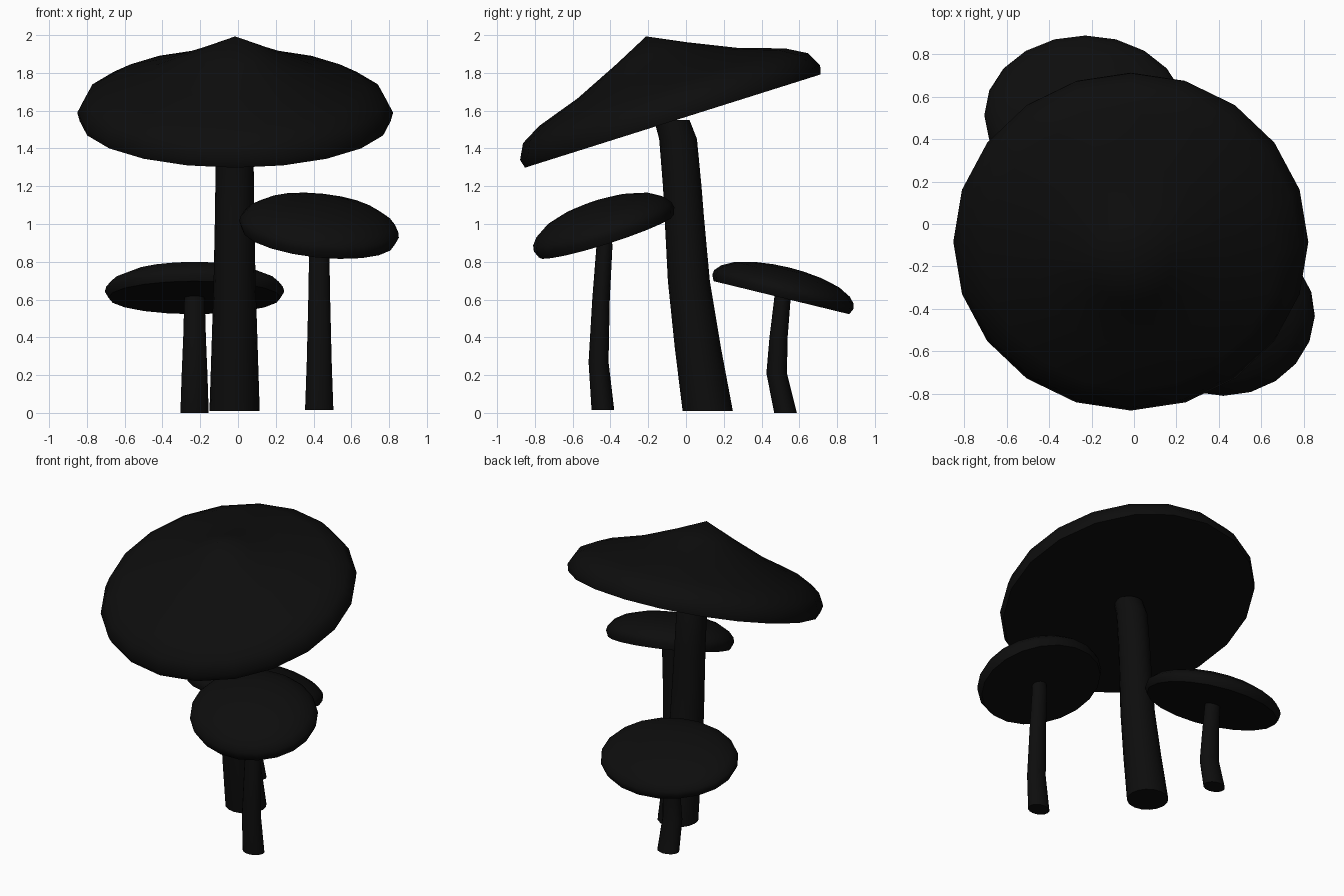
import bpy
import bmesh
from math import cos, sin, pi, radians
from mathutils import Matrix, Vector

if "Cube" in bpy.data.objects:
    bpy.data.objects.remove(bpy.data.objects["Cube"], do_unlink=True)

black = bpy.data.materials.new("soft_black")
black.use_nodes = True
colour = (0.004, 0.004, 0.004, 1)
black.diffuse_color = colour
black.node_tree.nodes["Principled BSDF"].inputs["Base Color"].default_value = colour


def loft(name, rings, sides, matrix=Matrix()):
    """Skin a stack of elliptical rings (centre, rx, ry); zero radius makes a point."""
    bm = bmesh.new()
    loops = []
    for centre, rx, ry in rings:
        c = Vector(centre)
        if rx == 0:
            loops.append([bm.verts.new(c)] * sides)
            continue
        angles = [2 * pi * i / sides for i in range(sides)]
        loops.append([bm.verts.new(c + Vector((rx * cos(a), ry * sin(a), 0))) for a in angles])
    for low, high in zip(loops, loops[1:]):
        for i in range(sides):
            j = (i + 1) % sides
            corners = [low[i], low[j], high[j], high[i]]
            bm.faces.new(list(dict.fromkeys(corners)))
    for end in (loops[0], loops[-1]):
        if len(set(end)) > 2:
            bm.faces.new(end)
    bmesh.ops.recalc_face_normals(bm, faces=bm.faces)
    mesh = bpy.data.meshes.new(name)
    bm.to_mesh(mesh)
    bm.free()
    mesh.materials.append(black)
    obj = bpy.data.objects.new(name, mesh)
    bpy.context.collection.objects.link(obj)
    obj.matrix_world = matrix
    bpy.ops.object.select_all(action='DESELECT')
    obj.select_set(True)
    bpy.context.view_layer.objects.active = obj
    bpy.ops.object.shade_smooth_by_angle(angle=radians(50))
    return obj


def cap(name, centre, tilt_x, tilt_y, rx, ry, height, profile, sides=20):
    """Tilted cap; profile lists (radius fraction, height fraction) from the underside up."""
    matrix = (Matrix.Translation(centre) @ Matrix.Rotation(radians(tilt_y), 4, 'Y')
              @ Matrix.Rotation(radians(tilt_x), 4, 'X'))
    rings = [((0, 0, h * height), r * rx, r * ry) for r, h in profile]
    loft(name, rings, sides, matrix)


def stem(name, x, path, squash=1.0):
    """Curved stem; path lists (y, z, radius) from the foot up."""
    loft(name, [((x, y, z), r, r * squash) for y, z, r in path], 16)


pointed = [(0.985, 0), (1, 0.1), (0.95, 0.27), (0.82, 0.4), (0.535, 0.565), (0.235, 0.8), (0, 1)]
rounded = [(0.96, 0), (1, 0.2), (0.985, 0.36), (0.91, 0.55), (0.74, 0.76),
           (0.48, 0.91), (0.22, 0.98), (0, 1)]

# Tall mushroom with a pointed cap
cap("tall_cap", (-0.015, -0.07, 1.545), 17.5, 0, 0.836, 0.833, 0.47, pointed)
stem("tall_stem", -0.018, [(0.115, 0.01, 0.133), (0.062, 0.35, 0.122), (0.015, 0.7, 0.111),
                           (-0.01, 1.05, 0.104), (-0.02, 1.2, 0.102), (-0.042, 1.45, 0.1),
                           (-0.075, 1.55, 0.094)])

# Medium mushroom at the front
cap("medium_cap", (0.425, -0.422, 0.935), 17.5, 6, 0.425, 0.39, 0.193, rounded)
stem("medium_stem", 0.43, [(-0.44, 0.015, 0.075), (-0.463, 0.27, 0.066), (-0.45, 0.6, 0.058),
                           (-0.432, 0.88, 0.053), (-0.435, 0.95, 0.051)], 0.8)

# Small mushroom at the back
cap("small_cap", (-0.23, 0.505, 0.61), -13.7, 0, 0.475, 0.385, 0.165, rounded)
stem("small_stem", -0.23, [(0.527, 0, 0.075), (0.48, 0.21, 0.068), (0.49, 0.4, 0.06),
                           (0.508, 0.58, 0.055), (0.512, 0.63, 0.053)], 0.8)
